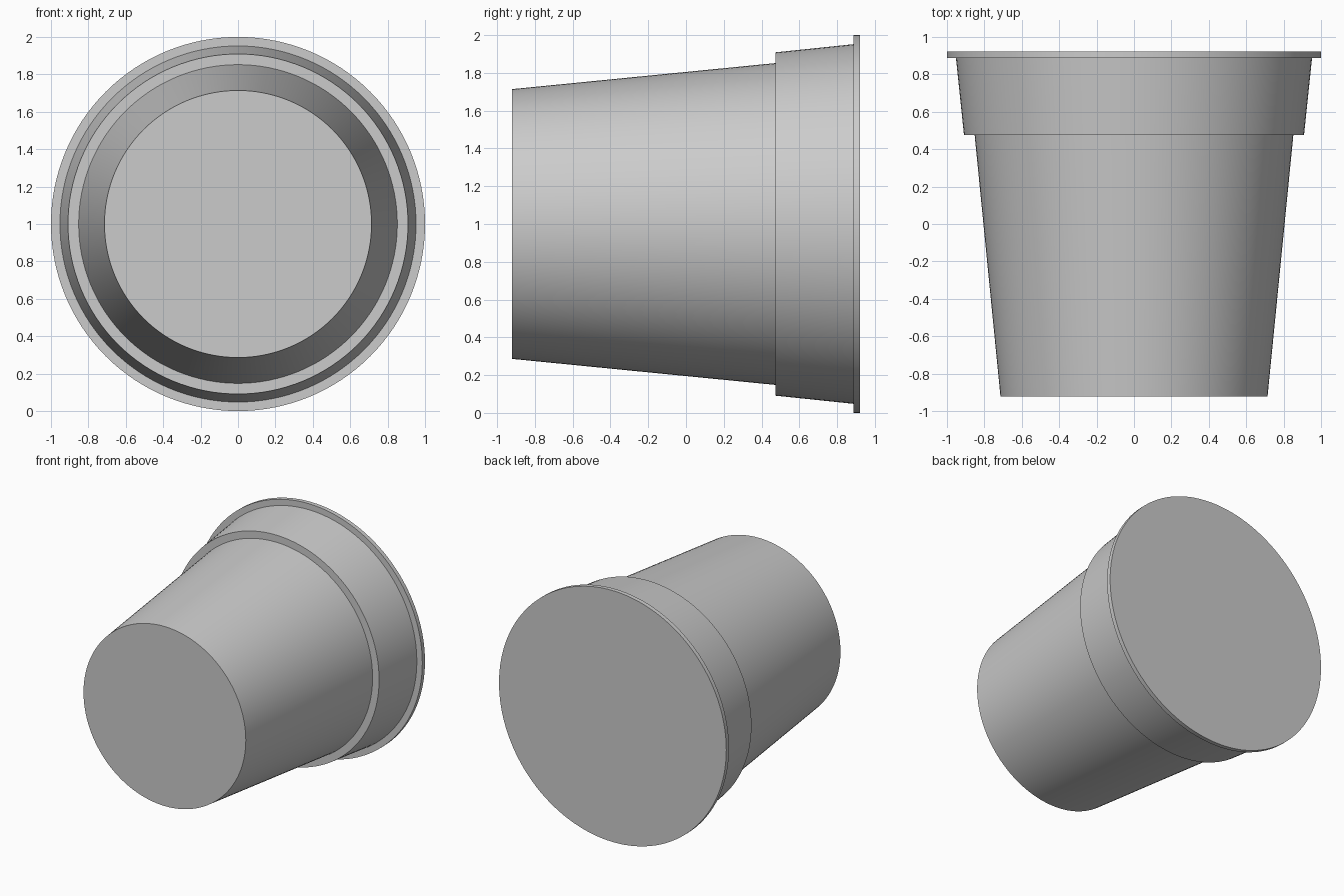
import bpy
import math
from mathutils import Matrix

if "Cube" in bpy.data.objects:
    bpy.data.objects.remove(bpy.data.objects["Cube"], do_unlink=True)

SIDES = 128

# Single matte grey for the whole pot
grey = bpy.data.materials.new("matte_grey")
grey.use_nodes = True
colour = (0.6, 0.6, 0.6, 1)
grey.diffuse_color = colour
grey.node_tree.nodes["Principled BSDF"].inputs["Base Color"].default_value = colour

# Stepped outline, from the narrow base to the wide rim: (y, radius)
outline = [(-0.922, 0.714), (0.475, 0.852), (0.475, 0.909),
           (0.888, 0.952), (0.888, 1.0), (0.922, 1.0)]


def lathe(name, profile):
    """Turn a profile around the horizontal y axis and close both ends."""
    verts = []
    for y, r in profile:
        for i in range(SIDES):
            a = math.tau * i / SIDES
            verts.append((r * math.cos(a), y, r * math.sin(a)))
    faces = [tuple(range(SIDES)),
             tuple(reversed(range(len(verts) - SIDES, len(verts))))]
    for ring in range(len(profile) - 1):
        a, b = ring * SIDES, (ring + 1) * SIDES
        for i in range(SIDES):
            j = (i + 1) % SIDES
            faces.append((a + j, a + i, b + i, b + j))
    mesh = bpy.data.meshes.new(name)
    mesh.from_pydata(verts, [], faces)
    mesh.transform(Matrix.Translation((0, 0, 1)))
    mesh.materials.append(grey)
    obj = bpy.data.objects.new(name, mesh)
    bpy.context.collection.objects.link(obj)
    return obj


# Tapered pot lying on its side, with collar and rim flange
pot = lathe("plant_pot", outline)
bpy.ops.object.select_all(action="DESELECT")
pot.select_set(True)
bpy.context.view_layer.objects.active = pot
bpy.ops.object.shade_smooth_by_angle(angle=math.radians(30))
